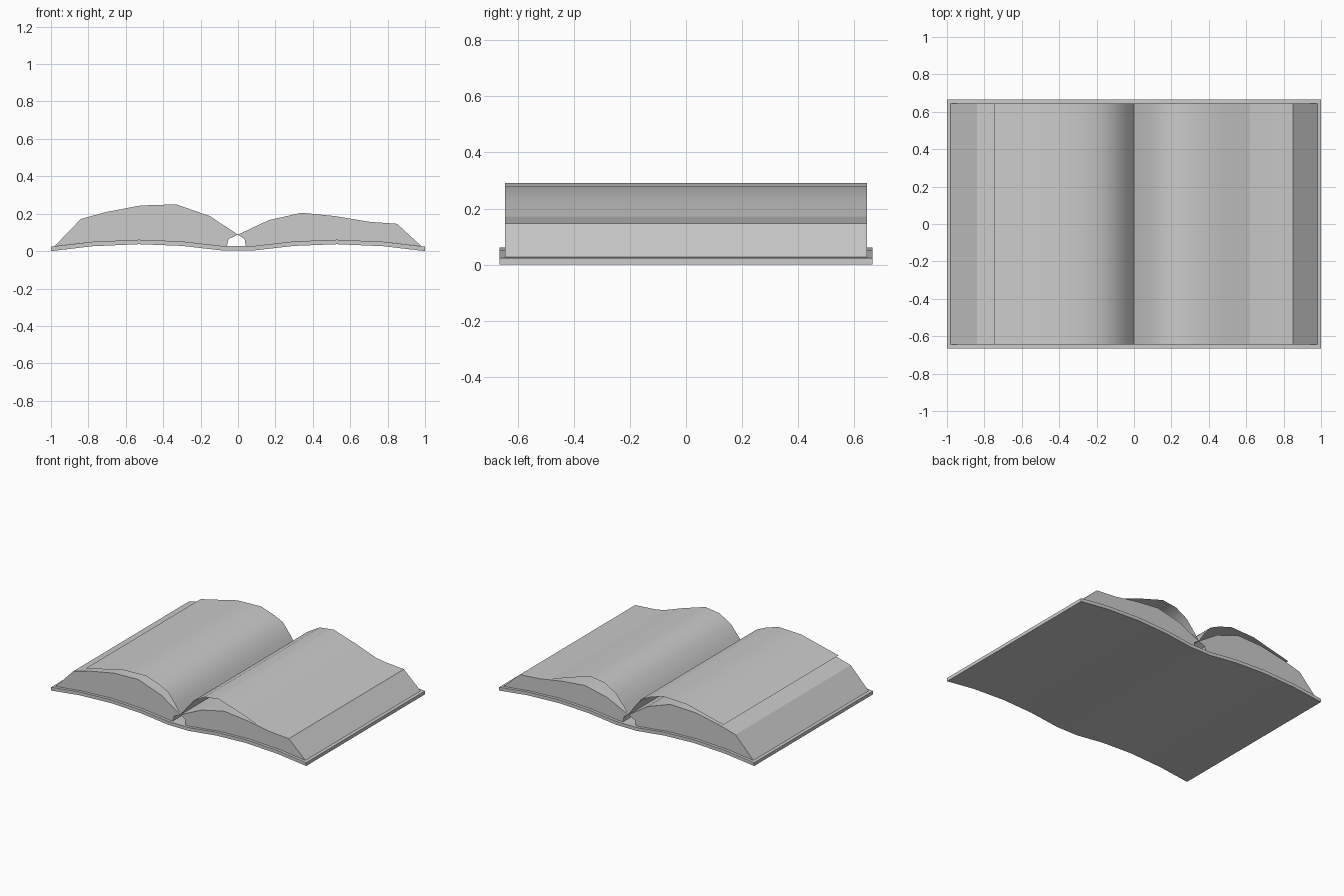
import bpy

if "Cube" in bpy.data.objects:
    bpy.data.objects.remove(bpy.data.objects["Cube"])

COVER_Y, PAGE_Y = 0.665, 0.645


def extrude_profile(name, pts, half, closed=True, angle=0.45):
    """Extrude an x-z profile along y; closed profiles get end caps."""
    n = len(pts)
    verts = [(x, -half, z) for x, z in pts] + [(x, half, z) for x, z in pts]
    faces = []
    for i in range(n if closed else n - 1):
        j = (i + 1) % n
        faces.append((i, j, n + j, n + i))
    if closed:
        faces.append(tuple(range(n))[::-1])
        faces.append(tuple(range(n, 2 * n)))
    mesh = bpy.data.meshes.new(name)
    mesh.from_pydata(verts, [], faces)
    obj = bpy.data.objects.new(name, mesh)
    bpy.context.collection.objects.link(obj)
    bpy.ops.object.select_all(action='DESELECT')
    obj.select_set(True)
    bpy.context.view_layer.objects.active = obj
    bpy.ops.object.shade_smooth_by_angle(angle=angle)
    return obj


def mirrored(half_pts):
    """Outer-left to centre points, continued on the right side."""
    return half_pts + [(-x, z) for x, z in reversed(half_pts)]


# Cover: gently waved board
low = mirrored([(-1, 0), (-.78, .026), (-.53, .037), (-.3, .028), (-.08, .003)])
high = [(x, z + .024) for x, z in low]
extrude_profile("cover", low + high[::-1], COVER_Y)

# Page blocks: underside rests on the cover, tops bulge towards the spine
under = [(-.78, .05), (-.53, .061), (-.3, .052), (-.08, .027)]
left_top = [(0, .088), (-.15, .187), (-.33, .25), (-.52, .244),
            (-.7, .21), (-.84, .172), (-.98, .027)]
extrude_profile("left_pages",
                (under + [(-.06, .027), (-.05, .065)] + left_top)[::-1][::-1],
                PAGE_Y)
right_top = [(.98, .027), (.85, .146), (.7, .157), (.52, .187),
             (.34, .205), (.165, .166), (0, .088)]
right_under = [(.035, .065), (.042, .027)] + [(-x, z) for x, z in under[::-1]]
extrude_profile("right_pages", right_under + right_top, PAGE_Y)

# Loose leaves lifting off the blocks
extrude_profile("left_loose_leaf",
                [(-.745, .216), (-.6, .25), (-.455, .285), (-.27, .291),
                 (-.17, .258), (-.1, .225), (-.04, .15), (0, .088)],
                PAGE_Y, closed=False, angle=0.8)
extrude_profile("right_loose_leaf",
                [(0, .088), (.04, .14), (.1, .213), (.19, .265), (.3, .279),
                 (.47, .226), (.62, .172)],
                PAGE_Y, closed=False, angle=0.8)
